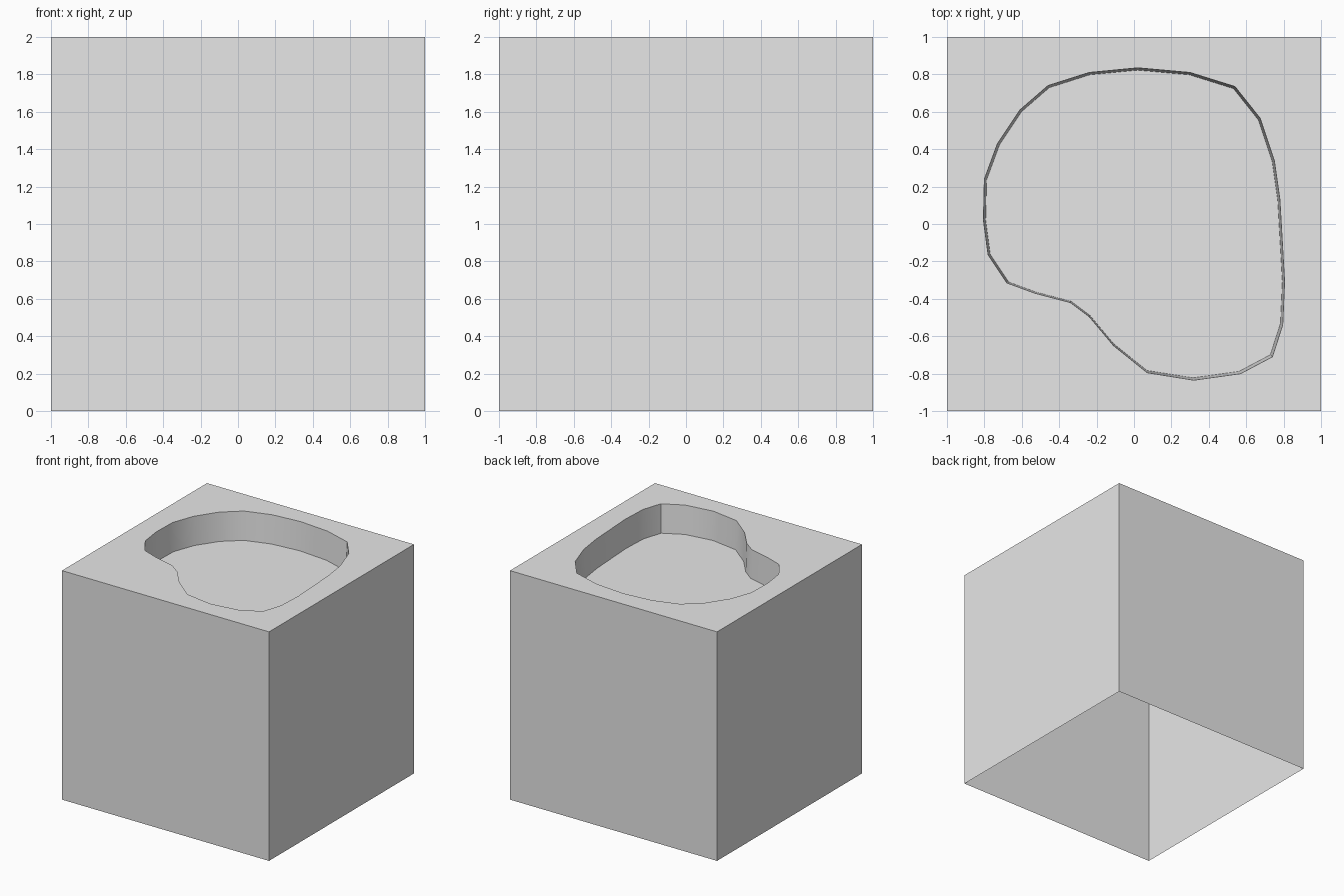
import bpy
import bmesh
import math

old = bpy.data.objects.get("Cube")
if old:
    bpy.data.objects.remove(old, do_unlink=True)

HEIGHT = 2.0
PIT_DEPTH = 0.25
TAPER = 0.985

# Outline of the recess in the top, clockwise from the left
PIT = [(-.80, .24), (-.73, .43), (-.61, .61), (-.46, .74), (-.24, .81), (.02, .835),
       (.30, .81), (.54, .735), (.675, .565), (.75, .34), (.78, .13), (.805, -.31),
       (.795, -.54), (.74, -.71), (.57, -.80), (.32, -.835), (.07, -.795), (-.11, -.65),
       (-.24, -.495), (-.34, -.42), (-.53, -.37), (-.68, -.315), (-.78, -.165), (-.805, .02)]
SQUARE = [(-1, -1), (1, -1), (1, 1), (-1, 1)]

bm = bmesh.new()


def ring(points, z, scale=1.0):
    return [bm.verts.new((x * scale, y * scale, z)) for x, y in points]


def bridge(low, high):
    for i in range(len(low)):
        j = (i + 1) % len(low)
        bm.faces.new((low[i], low[j], high[j], high[i]))


def loop_edges(verts):
    return [bm.edges.get((v, verts[i - 1])) for i, v in enumerate(verts)]


# Four outer walls, open underneath
base = ring(SQUARE, 0)
rim = ring(SQUARE, HEIGHT)
bridge(base, rim)

# Recess: slightly tapered wall and flat floor
lip = ring(PIT, HEIGHT)
floor = ring(PIT, HEIGHT - PIT_DEPTH, TAPER)
bridge(floor, lip)
bm.faces.new(floor[::-1])

# Top surface between the square rim and the recess
bmesh.ops.triangle_fill(bm, use_beauty=True, edges=loop_edges(rim) + loop_edges(lip),
                        normal=(0, 0, 1))
bm.normal_update()
for face in bm.faces:
    if abs(face.normal.z) > 0.9 and face.normal.z < 0:
        face.normal_flip()

mesh = bpy.data.meshes.new("recessed_block")
bm.to_mesh(mesh)
bm.free()
block = bpy.data.objects.new("recessed_block", mesh)
bpy.context.collection.objects.link(block)

# Plain grey material
GREY = (0.8, 0.8, 0.8, 1)
grey = bpy.data.materials.new("light_grey")
grey.use_nodes = True
grey.diffuse_color = GREY
grey.node_tree.nodes["Principled BSDF"].inputs["Base Color"].default_value = GREY
mesh.materials.append(grey)

# Smooth recess wall with sharp rims
bpy.ops.object.select_all(action="DESELECT")
block.select_set(True)
bpy.context.view_layer.objects.active = block
bpy.ops.object.shade_smooth_by_angle(angle=math.radians(30))
